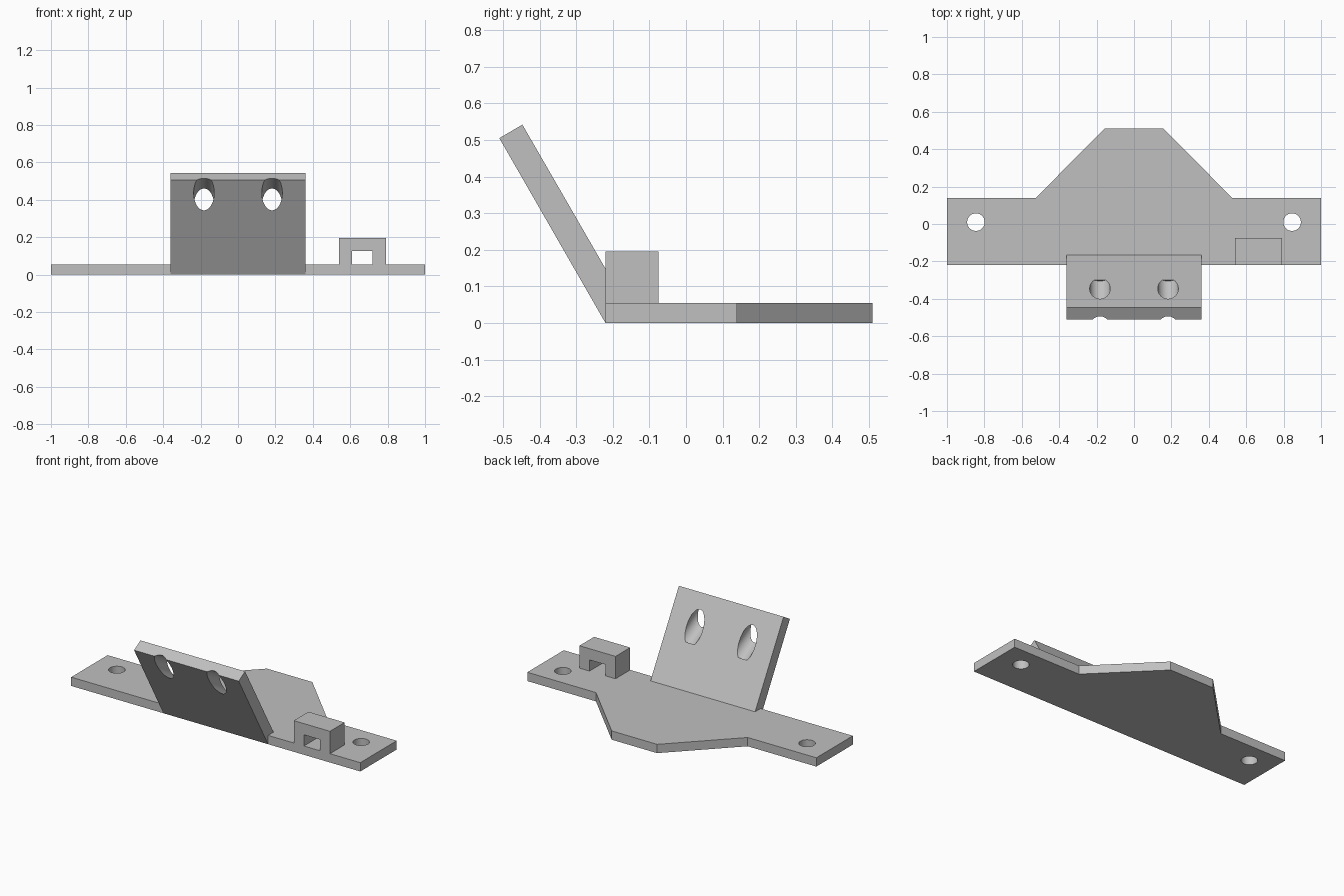
import bpy, bmesh, math
from mathutils import Vector

if "Cube" in bpy.data.objects:
    bpy.data.objects.remove(bpy.data.objects["Cube"], do_unlink=True)

steel = bpy.data.materials.new("grey metal")
steel.use_nodes = True
GREY = (0.53, 0.53, 0.53, 1)
steel.diffuse_color = GREY
steel.node_tree.nodes["Principled BSDF"].inputs["Base Color"].default_value = GREY


def extrude_profile(name, points, offset):
    """Solid made by sweeping a closed 3D outline along an offset."""
    bm = bmesh.new()
    face = bm.faces.new([bm.verts.new(p) for p in points])
    swept = bmesh.ops.extrude_face_region(bm, geom=[face])["geom"]
    bmesh.ops.translate(bm, vec=Vector(offset),
                        verts=[g for g in swept if isinstance(g, bmesh.types.BMVert)])
    bmesh.ops.recalc_face_normals(bm, faces=bm.faces)
    mesh = bpy.data.meshes.new(name)
    bm.to_mesh(mesh)
    bm.free()
    mesh.materials.append(steel)
    obj = bpy.data.objects.new(name, mesh)
    bpy.context.collection.objects.link(obj)
    return obj


def drill(obj, centre, radius, tilt=0):
    """Cut a round hole through a part."""
    bpy.ops.mesh.primitive_cylinder_add(vertices=48, radius=radius, depth=0.3,
                                        location=centre, rotation=(tilt, 0, 0))
    cutter = bpy.context.object
    cutter.name = "hole_cutter"
    cutter.hide_render = True
    cutter.data.materials.append(steel)
    mod = obj.modifiers.new("hole", 'BOOLEAN')
    mod.operation = 'DIFFERENCE'
    mod.solver = 'EXACT'
    mod.object = cutter
    bpy.ops.object.select_all(action='DESELECT')
    bpy.context.view_layer.objects.active = obj
    obj.select_set(True)
    bpy.ops.object.modifier_apply(modifier=mod.name)
    bpy.data.objects.remove(cutter, do_unlink=True)


FRONT, THICK = -0.22, 0.055

# Base plate with a tapered tab at the back
half = [(1, FRONT), (1, 0.14), (0.525, 0.14), (0.157, 0.51)]
outline = half + [(-x, y) for x, y in reversed(half)]
base = extrude_profile("base_plate", [(x, y, 0) for x, y in outline], (0, 0, THICK))

# Flange leaning forward from the front edge
side = [(FRONT, 0), (-0.51, 0.505), (-0.447, 0.542), (-0.166, THICK)]
flange = extrude_profile("tilted_flange", [(-0.362, y, z) for y, z in side], (0.724, 0, 0))

# Holes in both parts
for s in (-1, 1):
    drill(base, (s * 0.845, 0.01, THICK / 2), 0.047)
    drill(flange, (s * 0.182, -0.407, 0.401), 0.055, math.radians(60))

# Small bridge-shaped loop on the left front edge
arch = [(0.54, THICK), (0.54, 0.195), (0.79, 0.195), (0.79, THICK),
        (0.72, THICK), (0.72, 0.125), (0.61, 0.125), (0.61, THICK)]
loop = extrude_profile("strap_loop", [(x, FRONT, z) for x, z in arch], (0, 0.145, 0))

# Smooth hole walls, crisp edges
for obj in (base, flange, loop):
    bpy.ops.object.select_all(action='DESELECT')
    bpy.context.view_layer.objects.active = obj
    obj.select_set(True)
    bpy.ops.object.shade_smooth_by_angle(angle=math.radians(30))
